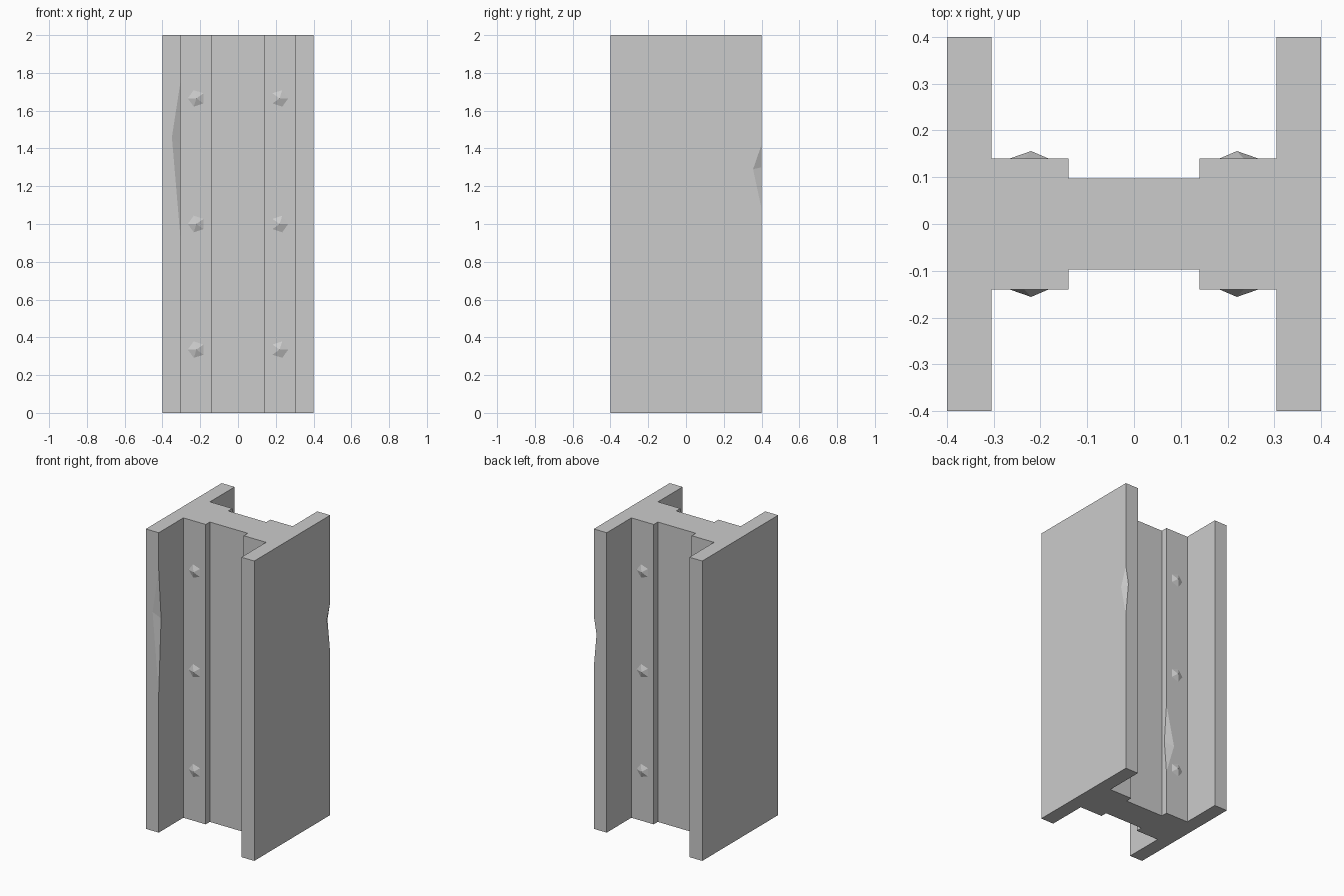
import bpy, bmesh, math
from mathutils import Vector

if "Cube" in bpy.data.objects:
    bpy.data.objects.remove(bpy.data.objects["Cube"])

HEIGHT = 2.0
FLANGE = 0.4        # half width and half depth
INNER = 0.305       # inner face of the flanges
PLATE_X, PLATE_Y = 0.14, 0.14
WEB_Y = 0.097

# Single steel colour
steel = bpy.data.materials.new("steel grey")
steel.use_nodes = True
colour = (0.6, 0.6, 0.6, 1)
steel.diffuse_color = colour
steel.node_tree.nodes["Principled BSDF"].inputs["Base Color"].default_value = colour


def make_object(name, bm):
    bmesh.ops.recalc_face_normals(bm, faces=bm.faces)
    mesh = bpy.data.meshes.new(name)
    bm.to_mesh(mesh)
    bm.free()
    mesh.materials.append(steel)
    obj = bpy.data.objects.new(name, mesh)
    bpy.context.collection.objects.link(obj)
    return obj


def hull(name, points):
    bm = bmesh.new()
    verts = [bm.verts.new(p) for p in points]
    bmesh.ops.convex_hull(bm, input=verts)
    return make_object(name, bm)


# Beam: one quarter of the profile, mirrored round and extruded
quarter = [(FLANGE, FLANGE), (INNER, FLANGE), (INNER, PLATE_Y),
           (PLATE_X, PLATE_Y), (PLATE_X, WEB_Y)]
back = quarter + [(-x, y) for x, y in reversed(quarter)]
profile = back + [(x, -y) for x, y in reversed(back)]
bm = bmesh.new()
base = bm.faces.new([bm.verts.new((x, y, 0)) for x, y in profile])
top = bmesh.ops.extrude_face_region(bm, geom=[base], use_keep_orig=True)["geom"]
moved = [v for v in top if isinstance(v, bmesh.types.BMVert)]
bmesh.ops.translate(bm, verts=moved, vec=(0, 0, HEIGHT))
beam = make_object("beam", bm)


# Chips: wedges bitten out of a vertical edge, pushed outwards to cut cleanly
def chip(name, edge, low, high, p, q):
    x, y = edge
    points = [Vector((x, y, low)), Vector((x, y, high)), Vector(p), Vector(q)]
    centre = (points[2] + points[3]) / 2
    cutter = hull(name, [centre + (v - centre) * 1.4 for v in points])
    cutter.hide_render = True
    mod = beam.modifiers.new(name, 'BOOLEAN')
    mod.operation = 'DIFFERENCE'
    mod.solver = 'EXACT'
    mod.object = cutter
    bpy.context.view_layer.objects.active = beam
    bpy.ops.object.modifier_apply(modifier=mod.name)
    bpy.data.objects.remove(cutter)


chip("front_chip", (-INNER, -FLANGE), 0.93, 1.75,
     (-0.35, -FLANGE, 1.46), (-INNER, -0.375, 1.42))
chip("side_chip", (FLANGE, FLANGE), 1.08, 1.42,
     (FLANGE, 0.355, 1.29), (0.38, FLANGE, 1.3))
chip("back_chip", (-PLATE_X, PLATE_Y), 0.29, 0.76,
     (-0.2, PLATE_Y, 0.49), (-PLATE_X, 0.12, 0.51))


# Rivets: shallow five-sided points on both plates, front and back
def rivet(name, sx, sy, z, radius=0.046, rise=0.016):
    ring = [(sx * (0.22 + radius * math.cos(i * math.tau / 5)), sy * PLATE_Y,
             z + radius * math.sin(i * math.tau / 5)) for i in range(5)]
    hull(name, ring + [(sx * 0.22, sy * (PLATE_Y + rise), z)])


for sx, side in ((-1, "right"), (1, "left")):
    for sy, face in ((-1, "front"), (1, "back")):
        for z, level in ((0.335, "lower"), (1.0, "middle"), (1.665, "upper")):
            rivet(f"{face}_{side}_{level}_rivet", sx, sy, z)
